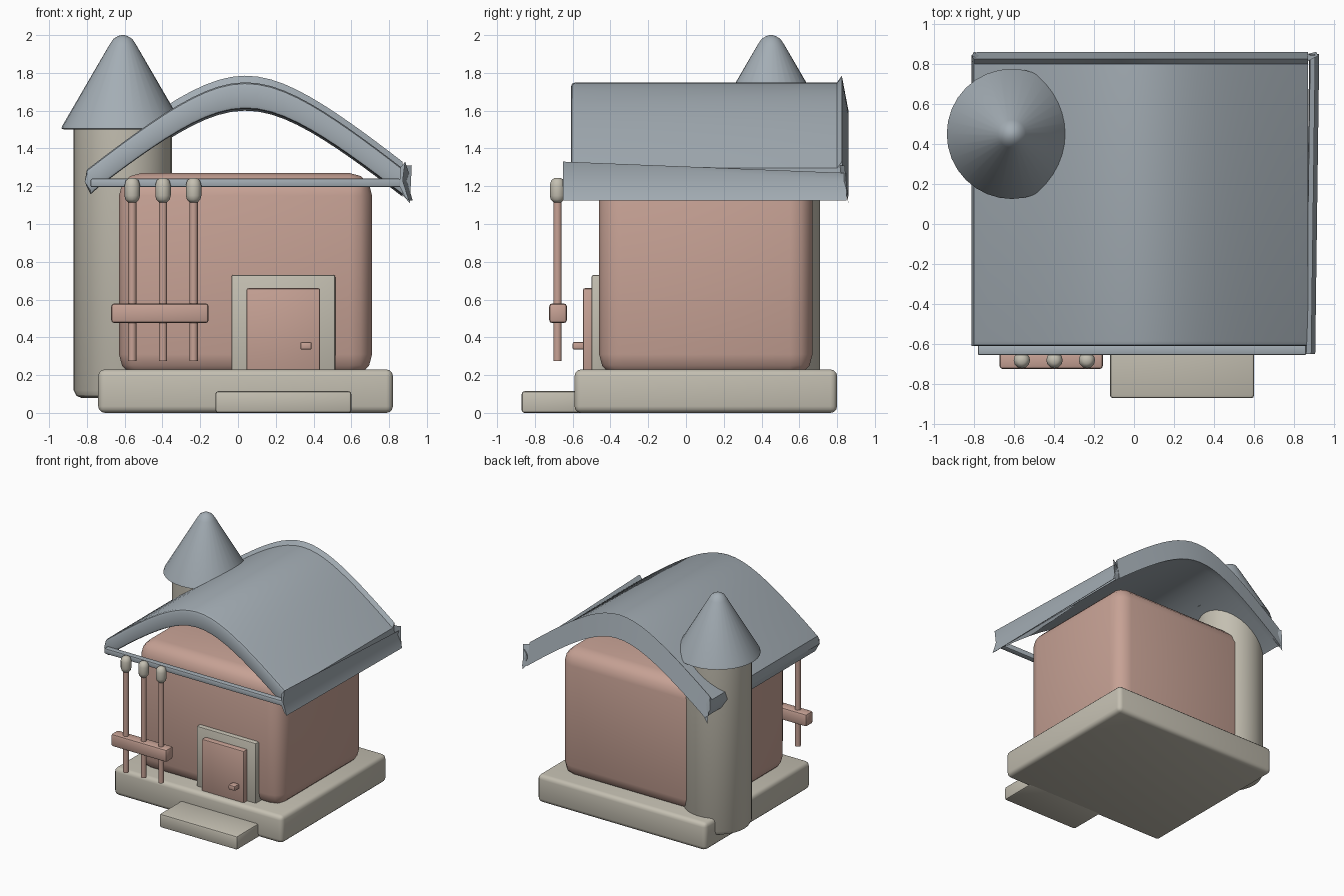
import bpy, bmesh, math

cube = bpy.data.objects.get("Cube")
if cube:
    bpy.data.objects.remove(cube, do_unlink=True)


def material(name, rgb):
    m = bpy.data.materials.new(name)
    m.use_nodes = True
    m.diffuse_color = (*rgb, 1)
    m.node_tree.nodes["Principled BSDF"].inputs["Base Color"].default_value = (*rgb, 1)
    return m


STONE = material("warm stone", (0.55, 0.52, 0.44))
CLAY = material("pink clay", (0.57, 0.36, 0.30))
SLATE = material("blue slate", (0.37, 0.42, 0.46))


def finish(name, bm, mat, angle=35):
    bmesh.ops.recalc_face_normals(bm, faces=bm.faces[:])
    mesh = bpy.data.meshes.new(name)
    bm.to_mesh(mesh)
    bm.free()
    ob = bpy.data.objects.new(name, mesh)
    bpy.context.collection.objects.link(ob)
    mesh.materials.append(mat)
    bpy.ops.object.select_all(action='DESELECT')
    ob.select_set(True)
    bpy.context.view_layer.objects.active = ob
    bpy.ops.object.shade_smooth_by_angle(angle=math.radians(angle))
    return ob


def block(name, x, y, z, mat, bevel=0.01, segments=2):
    """Rounded box between the given (low, high) limits."""
    bm = bmesh.new()
    bmesh.ops.create_cube(bm, size=1)
    for v in bm.verts:
        v.co = [lim[0] if c < 0 else lim[1] for c, lim in zip(v.co, (x, y, z))]
    bmesh.ops.bevel(bm, geom=bm.edges[:], offset=bevel, segments=segments,
                    profile=0.5, affect='EDGES')
    return finish(name, bm, mat)


def turned(name, x, y, profile, mat, sides=32, angle=35):
    """Surface of revolution from (radius, height) points, capped at both ends."""
    bm = bmesh.new()
    rings = []
    for r, z in profile:
        rings.append([bm.verts.new((x + r * math.cos(math.tau * i / sides),
                                    y + r * math.sin(math.tau * i / sides), z))
                      for i in range(sides)])
    for a, b in zip(rings, rings[1:]):
        for i in range(sides):
            j = (i + 1) % sides
            bm.faces.new((a[i], a[j], b[j], b[i]))
    bm.faces.new(rings[0])
    bm.faces.new(rings[-1])
    return finish(name, bm, mat, angle)


# Ground slab, step and house body
block("base_slab", (-0.74, 0.82), (-0.59, 0.80), (0, 0.23), STONE, 0.035, 3)
block("front_step", (-0.12, 0.60), (-0.87, -0.50), (0, 0.115), STONE, 0.015)
block("house_body", (-0.63, 0.71), (-0.46, 0.67), (0.19, 1.27), CLAY, 0.12, 3)

# Door
block("door_frame", (-0.035, 0.515), (-0.50, -0.42), (0.21, 0.73), STONE)
block("door", (0.045, 0.435), (-0.545, -0.47), (0.22, 0.66), CLAY)
block("door_handle", (0.33, 0.39), (-0.60, -0.53), (0.335, 0.375), CLAY, 0.008)

# Round tower and its cone
turned("tower", -0.61, 0.45,
       [(0.22, 0.08), (0.245, 0.09), (0.26, 0.12), (0.26, 1.51)], STONE)
turned("tower_cone", -0.61, 0.45,
       [(0.31, 1.50), (0.325, 1.505), (0.32, 1.52), (0.07, 1.95),
        (0.05, 1.98), (0.025, 1.995), (0.008, 2.0)], SLATE)


# Arched roof: a thick sheet lofted front to back, flaring into a rear lip
def arch(x):
    return 1.75 - (math.hypot(0.32, 0.85 * (x - 0.04)) - 0.32)


THICK = 0.14
STEPS = 24
LEFT, RIGHT = -0.80, 0.87
outer = [LEFT + (RIGHT - LEFT) * i / STEPS for i in range(STEPS + 1)]
# each section: upper y, upper shift, lower y, lower shift
sections = [(-0.61, -0.025, -0.61, 0.02), (-0.603, -0.007, -0.605, 0.005),
            (-0.585, 0, -0.59, 0), (0.80, 0, 0.80, 0), (0.825, 0.035, 0.86, -0.01)]
bm = bmesh.new()
loops = []
for uy, us, ly, ls in sections:
    top = [bm.verts.new((x, uy, arch(x) + us)) for x in outer]
    # rounded left eave edge
    nose = bm.verts.new((LEFT - 0.012, (uy + ly) / 2, arch(LEFT) - 0.065))
    low = [bm.verts.new((x, ly, arch(x) - THICK + ls)) for x in outer]
    low[0].co.x += 0.02
    low[0].co.z += 0.01
    loops.append(top + low[::-1] + [nose])
n = len(loops[0])
for a, b in zip(loops, loops[1:]):
    for i in range(n):
        j = (i + 1) % n
        bm.faces.new((a[i], a[j], b[j], b[i]))
for loop in (loops[0], loops[-1]):
    for i in range(STEPS):
        bm.faces.new((loop[i], loop[i + 1], loop[n - 3 - i], loop[n - 2 - i]))
    bm.faces.new((loop[0], loop[n - 2], loop[n - 1]))
finish("arched_roof", bm, SLATE)

# Slightly skewed fascia along the right eave, flaring outward at the bottom
bm = bmesh.new()
rows = []
for y, top_z, shift in ((-0.65, 1.33, 0), (0.85, 1.27, 0.02)):
    rows.append([bm.verts.new((x + shift, y, z)) for x, z in
                 ((0.885, top_z), (0.872, 1.23), (0.905, 1.125),
                  (0.885, 1.14), (0.855, 1.20), (0.86, top_z - 0.03))])
for i in range(6):
    j = (i + 1) % 6
    bm.faces.new((rows[0][i], rows[0][j], rows[1][j], rows[1][i]))
for row in rows:
    bm.faces.new(row)
finish("right_eave_fascia", bm, SLATE)

# Pointed rear corners of the lip
for side, x in (("left", 0.90), ("right", -0.79)):
    s = 1 if x > 0 else -1
    bm = bmesh.new()
    pts = [bm.verts.new(p) for p in ((x - s * 0.04, 0.81, 1.31), (x + s * 0.02, 0.84, 1.31),
                                     (x + s * 0.01, 0.86, 1.11), (x - s * 0.07, 0.84, 1.20))]
    for i in range(4):
        bm.faces.new([p for k, p in enumerate(pts) if k != i])
    finish(side + "_rear_lip_corner", bm, SLATE)

# Tie beam across the front of the roof
block("front_tie_beam", (-0.78, 0.86), (-0.655, -0.605), (1.195, 1.24), SLATE, 0.008)

# Fence posts with rounded caps, joined by a rail
for i, x in enumerate((-0.56, -0.397, -0.235), 1):
    turned(f"fence_post_{i}", x, -0.68, [(0.022, 0.275), (0.022, 1.16)], CLAY, 12, 40)
    turned(f"post_cap_{i}", x, -0.68,
           [(0.022, 1.115), (0.036, 1.13), (0.041, 1.15), (0.041, 1.205),
            (0.034, 1.23), (0.018, 1.243)], STONE, 12, 50)
block("fence_rail", (-0.672, -0.155), (-0.725, -0.63), (0.475, 0.58), CLAY, 0.018)
